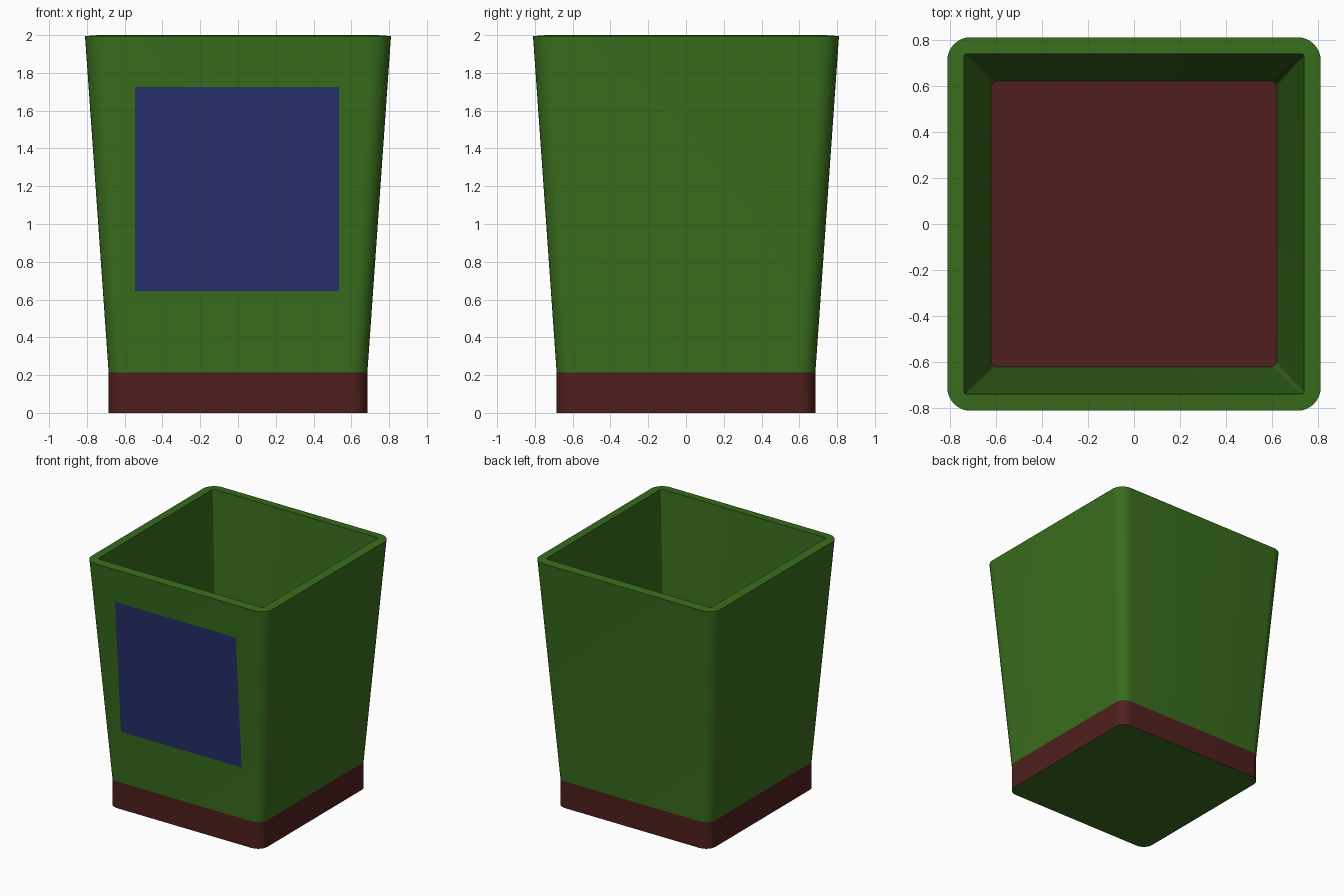
import bpy, bmesh, math

if "Cube" in bpy.data.objects:
    bpy.data.objects.remove(bpy.data.objects["Cube"])

def material(name, color):
    m = bpy.data.materials.new(name)
    m.diffuse_color = (*color, 1)
    m.use_nodes = True
    m.node_tree.nodes["Principled BSDF"].inputs["Base Color"].default_value = m.diffuse_color
    return m

GREEN = material("green", (0.04, 0.15, 0.012))
RED = material("dark_red", (0.08, 0.014, 0.012))
BLUE = material("blue", (0.02, 0.03, 0.15))
SEG = 8

def ring(bm, half, radius, z):
    """Rounded square loop of vertices."""
    verts = []
    for q in range(4):
        a0 = q * math.pi / 2
        cx = (half - radius) * (1 if q in (0, 3) else -1)
        cy = (half - radius) * (1 if q in (0, 1) else -1)
        for i in range(SEG + 1):
            a = a0 + i / SEG * math.pi / 2
            verts.append(bm.verts.new((cx + radius * math.cos(a), cy + radius * math.sin(a), z)))
    return verts

def finish(bm, name, mats):
    mesh = bpy.data.meshes.new(name)
    bm.to_mesh(mesh)
    bm.free()
    ob = bpy.data.objects.new(name, mesh)
    bpy.context.collection.objects.link(ob)
    for m in mats:
        mesh.materials.append(m)
    bpy.ops.object.select_all(action='DESELECT')
    ob.select_set(True)
    bpy.context.view_layer.objects.active = ob
    bpy.ops.object.shade_smooth_by_angle(angle=math.radians(30))
    return ob

# Pot: underside, red band, flared wall, rim, inner wall, red floor
bm = bmesh.new()
profile = [(0.685, 0.085, 0.0), (0.685, 0.085, 0.215), (0.81, 0.10, 1.995),
           (0.738, 0.012, 2.0), (0.62, 0.028, 0.217)]
rings = [ring(bm, *p) for p in profile]
n = len(rings[0])
for k, (a, b) in enumerate(zip(rings, rings[1:])):
    for i in range(n):
        j = (i + 1) % n
        f = bm.faces.new((a[i], a[j], b[j], b[i]))
        f.material_index = 1 if k == 0 else 0
bm.faces.new(rings[0][::-1])
bm.faces.new(rings[-1]).material_index = 1
finish(bm, "pot", [GREEN, RED])

# Square label lying on the sloping front wall
def wall_y(z):
    return -(0.685 + 0.125 * (z - 0.215) / 1.78) - 0.002

bm = bmesh.new()
corners = [(-0.545, 0.645), (0.535, 0.645), (0.535, 1.725), (-0.545, 1.725)]
bm.faces.new([bm.verts.new((x, wall_y(z), z)) for x, z in corners])
finish(bm, "front_label", [BLUE])
